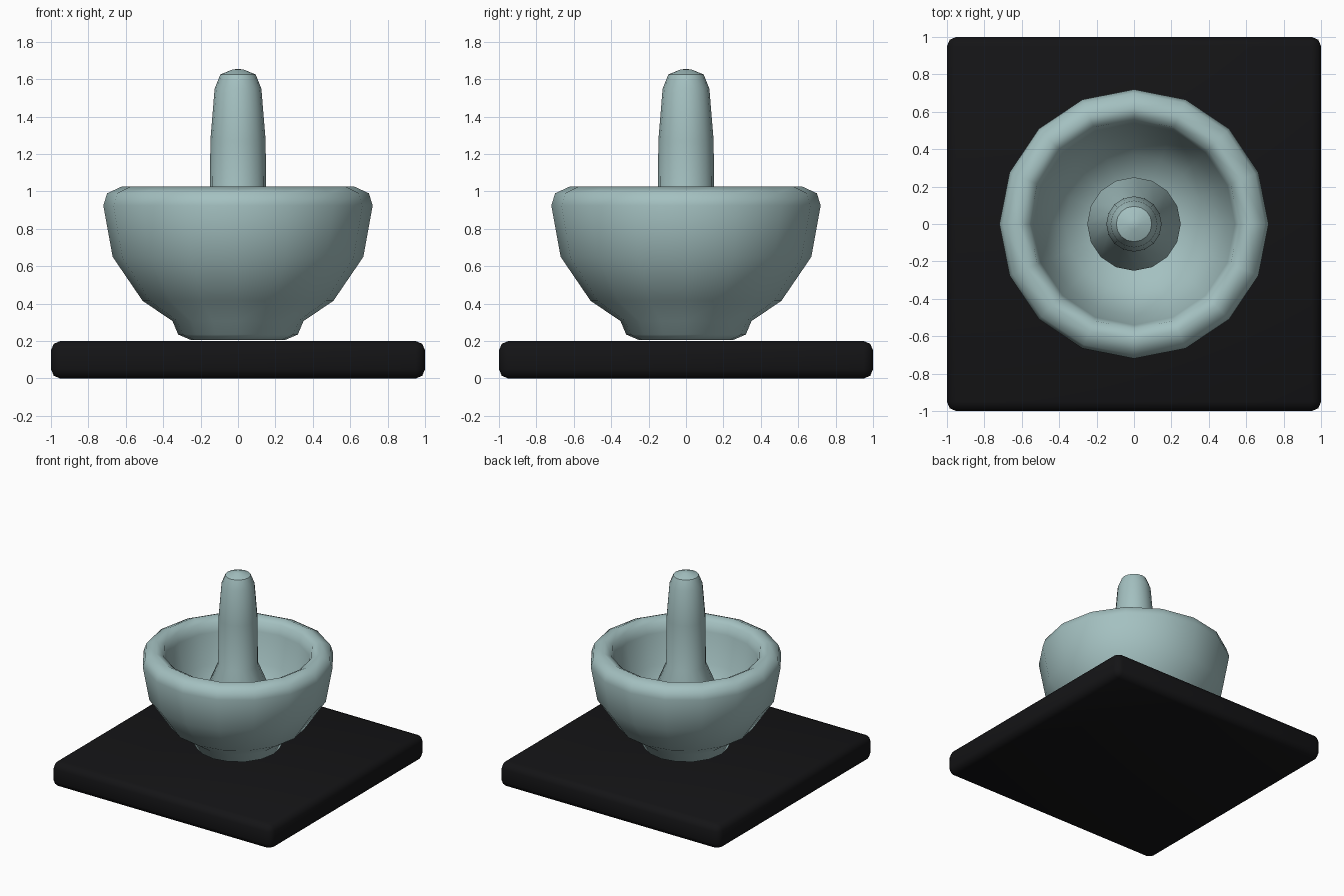
import bpy, bmesh, math

if "Cube" in bpy.data.objects:
    bpy.data.objects.remove(bpy.data.objects["Cube"])


def material(name, color):
    m = bpy.data.materials.new(name)
    m.diffuse_color = (*color, 1)
    m.use_nodes = True
    m.node_tree.nodes["Principled BSDF"].inputs["Base Color"].default_value = m.diffuse_color
    return m


def finish(bm, name, mat, angle):
    bmesh.ops.recalc_face_normals(bm, faces=bm.faces)
    mesh = bpy.data.meshes.new(name)
    bm.to_mesh(mesh)
    bm.free()
    mesh.materials.append(mat)
    ob = bpy.data.objects.new(name, mesh)
    bpy.context.collection.objects.link(ob)
    bpy.ops.object.select_all(action='DESELECT')
    ob.select_set(True)
    bpy.context.view_layer.objects.active = ob
    bpy.ops.object.shade_smooth_by_angle(angle=math.radians(angle))
    return ob


def lathe(name, profile, mat, angle, sides=16):
    """Spin a (radius, height) profile around z."""
    bm = bmesh.new()
    verts = [bm.verts.new((r, 0, z)) for r, z in profile]
    edges = [bm.edges.new(p) for p in zip(verts, verts[1:])]
    bmesh.ops.spin(bm, geom=verts + edges, cent=(0, 0, 0), axis=(0, 0, 1),
                   angle=math.tau, steps=sides, use_merge=False)
    bmesh.ops.remove_doubles(bm, verts=bm.verts, dist=0.0005)
    return finish(bm, name, mat, angle)


stone = material("pale_stone", (0.37, 0.53, 0.53))
dark = material("dark_board", (0.007, 0.007, 0.008))

# Square board with rounded edges
bm = bmesh.new()
bmesh.ops.create_cube(bm, size=1)
for v in bm.verts:
    v.co = (v.co.x * 2, v.co.y * 2, v.co.z * 0.2 + 0.1)
bmesh.ops.bevel(bm, geom=bm.edges[:], offset=0.05, segments=2, profile=0.5,
                affect='EDGES')
finish(bm, "board", dark, 50)

# Bowl: foot, outer wall, rolled rim, inner hollow
lathe("mortar_bowl", [
    (0, 0.205), (0.25, 0.205), (0.32, 0.235), (0.35, 0.307),
    (0.51, 0.415), (0.67, 0.65), (0.72, 0.925), (0.70, 0.99), (0.62, 1.027),
    (0.56, 0.995), (0.54, 0.92), (0.49, 0.68), (0.37, 0.48), (0.20, 0.40),
    (0, 0.38)], stone, 60)

# Pestle: rounded grip flaring to a grinding head
lathe("pestle", [
    (0, 1.655), (0.03, 1.652), (0.095, 1.625), (0.125, 1.55), (0.148, 1.27),
    (0.15, 0.90), (0.25, 0.66), (0.24, 0.54), (0.17, 0.44), (0, 0.39)],
    stone, 35)
